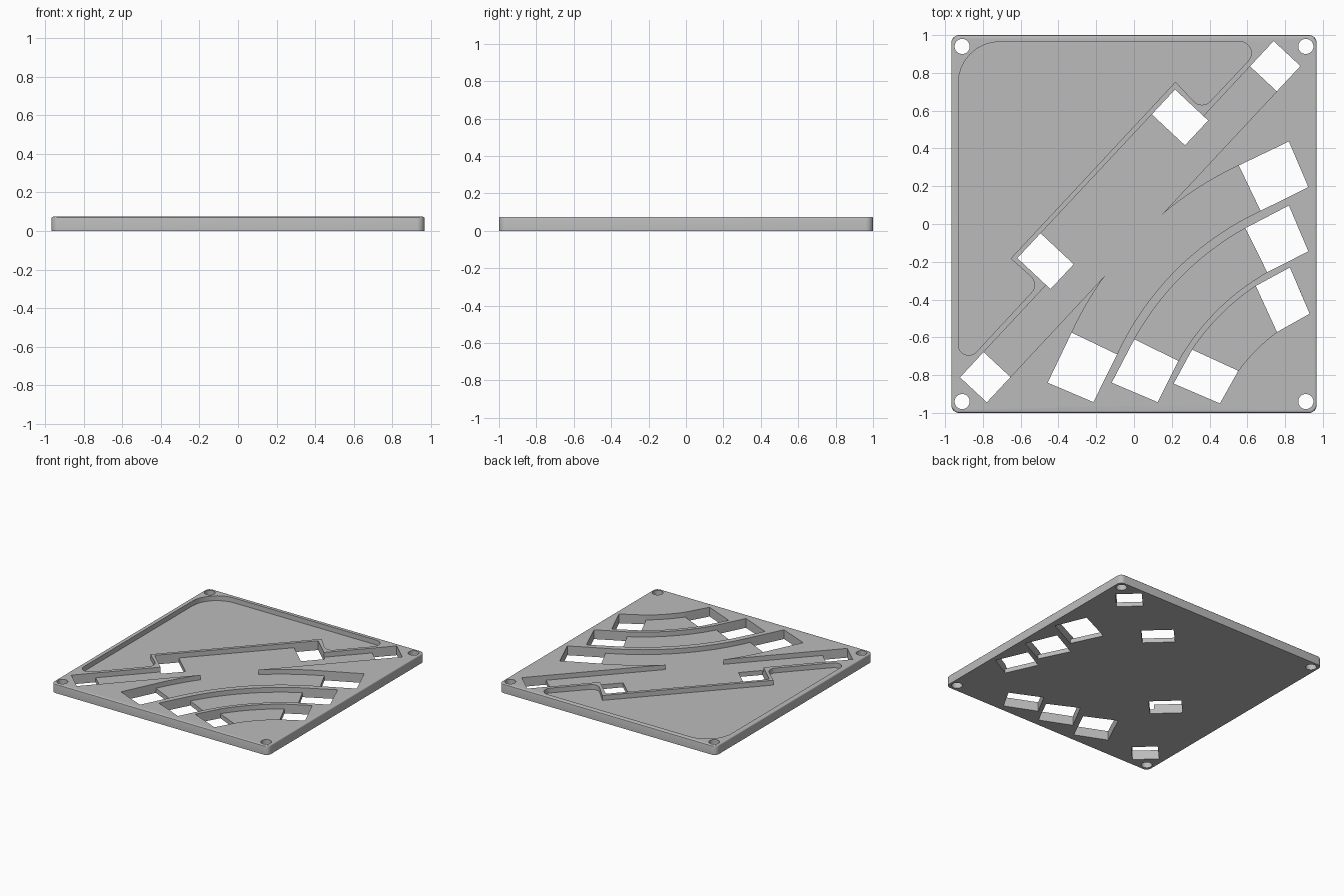
import bpy, bmesh, math
from mathutils import Vector

if "Cube" in bpy.data.objects:
    bpy.data.objects.remove(bpy.data.objects["Cube"], do_unlink=True)

TOP, FLOOR = 0.075, 0.036

grey = bpy.data.materials.new("plain grey")
grey.use_nodes = True
grey.diffuse_color = (0.5, 0.5, 0.5, 1)
grey.node_tree.nodes["Principled BSDF"].inputs["Base Color"].default_value = (0.5, 0.5, 0.5, 1)


def prism(name, outline, z0, z1):
    """Closed solid with outward faces, from a flat outline."""
    n = len(outline)
    area = sum(outline[i - 1][0] * outline[i][1] - outline[i][0] * outline[i - 1][1]
               for i in range(n))
    if area < 0:
        outline = outline[::-1]
    bm = bmesh.new()
    low = [bm.verts.new((p[0], p[1], z0)) for p in outline]
    high = [bm.verts.new((p[0], p[1], z1)) for p in outline]
    bm.faces.new(low[::-1])
    bm.faces.new(high)
    for i in range(n):
        bm.faces.new((low[i - 1], low[i], high[i], high[i - 1]))
    bm.normal_update()
    mesh = bpy.data.meshes.new(name)
    bm.to_mesh(mesh)
    bm.free()
    mesh.materials.append(grey)
    obj = bpy.data.objects.new(name, mesh)
    bpy.context.collection.objects.link(obj)
    return obj


def rounded(corners, steps=8):
    """Outline with each (x, y, radius) corner replaced by an arc."""
    out = []
    for i, (x, y, r) in enumerate(corners):
        p = Vector((x, y))
        if r == 0:
            out.append(p)
            continue
        a = (Vector(corners[i - 1][:2]) - p).normalized()
        b = (Vector(corners[(i + 1) % len(corners)][:2]) - p).normalized()
        half = a.angle(b) / 2
        centre = p + (a + b).normalized() * r / math.sin(half)
        start = p + a * r / math.tan(half) - centre
        end = p + b * r / math.tan(half) - centre
        out += sweep(centre, start, end, steps)
    return out


def sweep(centre, start, end, steps):
    """Points on the arc about centre, from offset start to offset end."""
    a0 = math.atan2(start.y, start.x)
    turn = math.atan2(start.x * end.y - start.y * end.x, start.dot(end))
    return [centre + start.length * Vector((math.cos(a0 + turn * k / steps),
                                            math.sin(a0 + turn * k / steps)))
            for k in range(steps + 1)]


def cut(outline, z0):
    """Remove an outline from the plate, from z0 upwards."""
    cutter = prism("cutter", outline, z0, TOP + 0.1)
    cutter.hide_render = True
    mod = plate.modifiers.new("cut", "BOOLEAN")
    mod.operation, mod.solver, mod.object = "DIFFERENCE", "EXACT", cutter
    bpy.context.view_layer.update()
    bpy.ops.object.modifier_apply(modifier=mod.name)
    bpy.data.objects.remove(cutter, do_unlink=True)


# Plate with rounded corners and a softened top rim
plate = prism("base_plate", rounded([(sx * 0.967, sy, 0.04) for sx, sy in
                                     ((-1, -1), (1, -1), (1, 1), (-1, 1))]), 0, TOP)
bpy.context.view_layer.objects.active = plate
plate.select_set(True)
bm = bmesh.new()
bm.from_mesh(plate.data)
rim = [e for e in bm.edges if all(v.co.z > TOP - 0.001 for v in e.verts)]
bmesh.ops.bevel(bm, geom=rim, offset=0.01, segments=3, profile=0.5, affect="EDGES")
bm.to_mesh(plate.data)
bm.free()

# Large rounded tray
cut(rounded([(-0.93, 0.965, 0.22), (0.70, 0.965, 0.06), (0.36, 0.603, 0.06),
             (0.22, 0.753, 0), (-0.653, -0.183, 0), (-0.501, -0.318, 0.06),
             (-0.93, -0.78, 0.055)]), FLOOR)

openings = []


def straight_channel(start, end, width, opening):
    a, b = Vector(start), Vector(end)
    along = (b - a).normalized()
    side = Vector((-along.y, along.x)) * width / 2
    cut([a + side, b + side, b - side, a - side], FLOOR)
    for p, d in ((a, along * opening), (b, -along * opening)):
        openings.append([p + side, p + d + side, p + d - side, p - side])


# Two parallel diagonal channels
straight_channel((-0.85, -0.878), (0.81, 0.9025), 0.194, 0.183)
straight_channel((-0.53, -0.2625), (0.305, 0.63), 0.24, 0.18)

# Concentric curved channels, symmetric about the other diagonal
CENTRE = Vector((1.325, -1.345))


def flip(p):
    return Vector((-0.02 - p[1], -0.02 - p[0]))


def arc(p):
    return sweep(CENTRE, Vector(p) - CENTRE, flip(p) - CENTRE, 24)


for outer, far_outer, far_inner, inner in (
        ((0.555, 0.31), (0.82, 0.437), (0.923, 0.195), (0.67, 0.07)),
        ((0.59, -0.022), (0.82, 0.098), (0.923, -0.145), (0.705, -0.255)),
        ((0.645, -0.328), (0.825, -0.23), (0.93, -0.475), (0.757, -0.572))):
    cut(arc(outer) + [flip(far_outer), flip(far_inner)]
        + arc(inner)[::-1] + [far_inner, far_outer], FLOOR)
    quad = [outer, far_outer, far_inner, inner]
    openings += [quad, [flip(p) for p in quad]]

# Openings through the floor at the channel ends
for outline in openings:
    cut(outline, -0.1)

# Corner screw holes
for sx in (-1, 1):
    for sy in (-1, 1):
        cut([(sx * 0.91 + 0.04 * math.cos(k * math.pi / 16),
              sy * 0.94 + 0.04 * math.sin(k * math.pi / 16)) for k in range(32)], -0.1)

bpy.ops.object.shade_smooth_by_angle(angle=math.radians(30))
